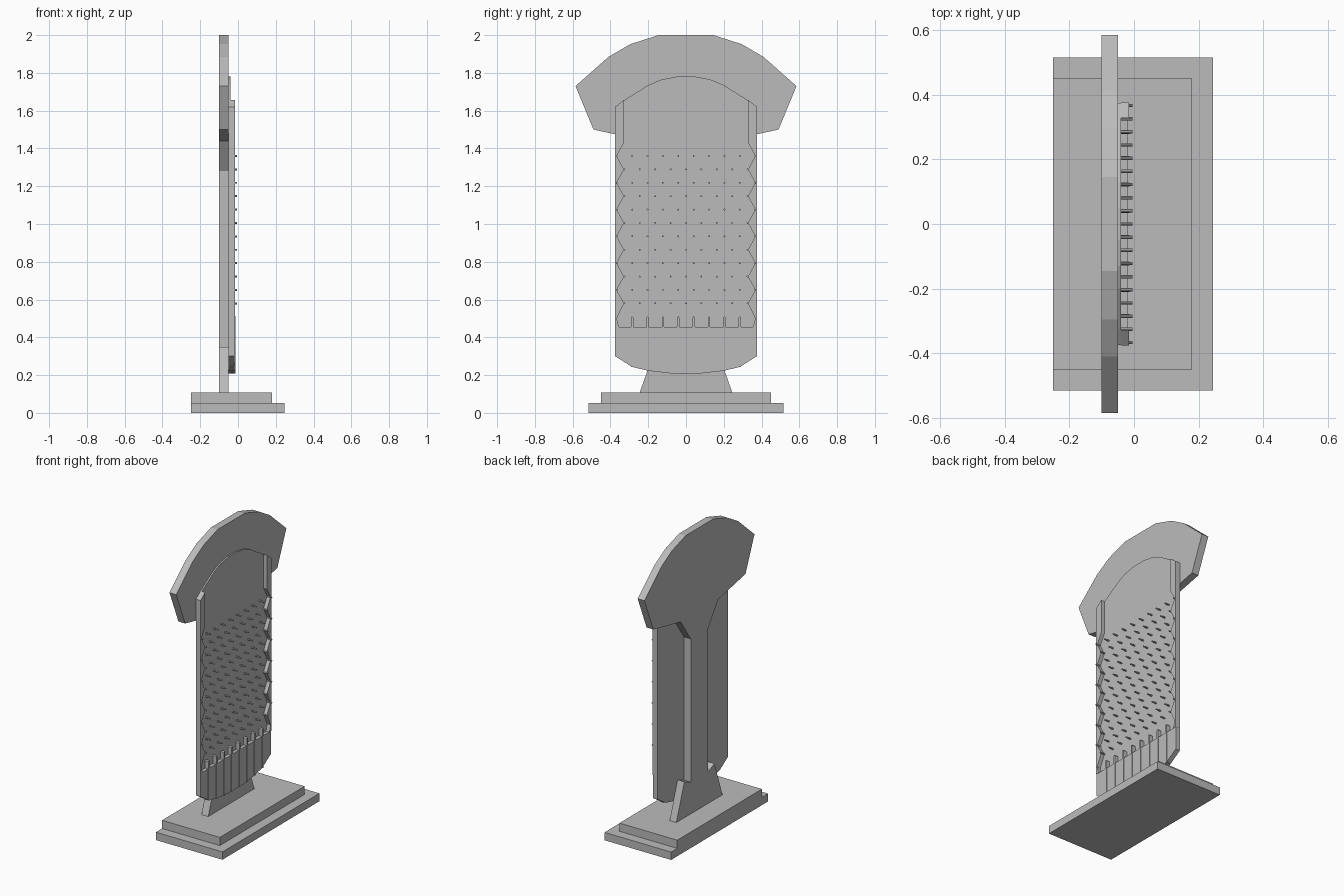
import bpy
import bmesh
from mathutils import Matrix, Vector

cube = bpy.data.objects.get("Cube")
if cube:
    bpy.data.objects.remove(cube, do_unlink=True)

grey = bpy.data.materials.new("plain grey")
grey.use_nodes = True
colour = (0.5, 0.5, 0.5, 1)
grey.diffuse_color = colour
grey.node_tree.nodes["Principled BSDF"].inputs["Base Color"].default_value = colour


def finish(name, bm):
    bmesh.ops.recalc_face_normals(bm, faces=bm.faces)
    mesh = bpy.data.meshes.new(name)
    bm.to_mesh(mesh)
    bm.free()
    mesh.materials.append(grey)
    obj = bpy.data.objects.new(name, mesh)
    bpy.context.collection.objects.link(obj)
    return obj


def slab(name, outline, x0, x1):
    """Extrude a (y, z) outline along x."""
    bm = bmesh.new()
    face = bm.faces.new([bm.verts.new((x0, y, z)) for y, z in outline])
    grown = bmesh.ops.extrude_face_region(bm, geom=[face])["geom"]
    verts = [v for v in grown if isinstance(v, bmesh.types.BMVert)]
    bmesh.ops.translate(bm, verts=verts, vec=(x1 - x0, 0, 0))
    return finish(name, bm)


def mirrored(half):
    """Close a half outline by reflecting it in y."""
    return half + [(-y, z) for y, z in reversed(half)]


def box(name, x0, x1, half_y, z0, z1):
    return slab(name, mirrored([(half_y, z0), (half_y, z1)]), x0, x1)


# Stepped base
box("base_lower", -0.25, 0.245, 0.515, 0, 0.053)
box("base_upper", -0.25, 0.18, 0.45, 0.053, 0.108)

# Back support: foot, post and wide crest in one piece
slab("support_and_crest", mirrored([
    (0.245, 0.108), (0.16, 0.35), (0.09, 0.32), (0.09, 1.28), (0.2, 1.44),
    (0.375, 1.475), (0.49, 1.5), (0.585, 1.73), (0.41, 1.885),
    (0.295, 1.952), (0.145, 2.0)]), -0.1, -0.05)

# Board panel with arched top and curved bottom
bottom = [(0.08, 0.209), (0.2, 0.223), (0.285, 0.243), (0.375, 0.3)]
slab("board_panel", mirrored(bottom + [
    (0.375, 1.62), (0.325, 1.657), (0.2, 1.735), (0.13, 1.765),
    (0.05, 1.78)]), -0.05, -0.04)

# Front plate across the bins
slab("bin_plate", mirrored(bottom + [(0.375, 0.455)]), -0.04, -0.018)

# Zigzag side rails
top_row, pitch, rows = 1.36, 0.0709, 12
teeth = [(0.367 if i % 2 else 0.328, top_row + pitch * (1 - i))
         for i in range(rows + 1)]
for side, label in ((1, "left"), (-1, "right")):
    rail = [(0.376, 1.62), (0.328, 1.657)] + teeth + [(0.367, 0.5), (0.355, 0.455), (0.376, 0.455)]
    slab("rail_" + label, [(side * y, z) for y, z in rail], -0.04, -0.015)

# Staggered pegs
gap = 0.0815
bm = bmesh.new()
turn = Matrix.Rotation(1.5708, 4, "Y")
for row in range(rows):
    count = 9 if row % 2 else 10
    for i in range(count):
        place = Vector((-0.023, (i - (count - 1) / 2) * gap, top_row - row * pitch))
        bmesh.ops.create_cone(bm, cap_ends=True, segments=8, radius1=0.005,
                              radius2=0.005, depth=0.036,
                              matrix=Matrix.Translation(place) @ turn)
finish("pegs", bm)

# Bin dividers
for i in range(8):
    y = (i - 3.5) * gap
    foot = 0.209 + 0.42 * max(abs(y) - 0.08, 0) ** 1.6
    slab("bin_divider", [(y - 0.006, foot), (y + 0.006, foot),
                         (y + 0.006, 0.505), (y, 0.512), (y - 0.006, 0.505)],
         -0.04, -0.014)
